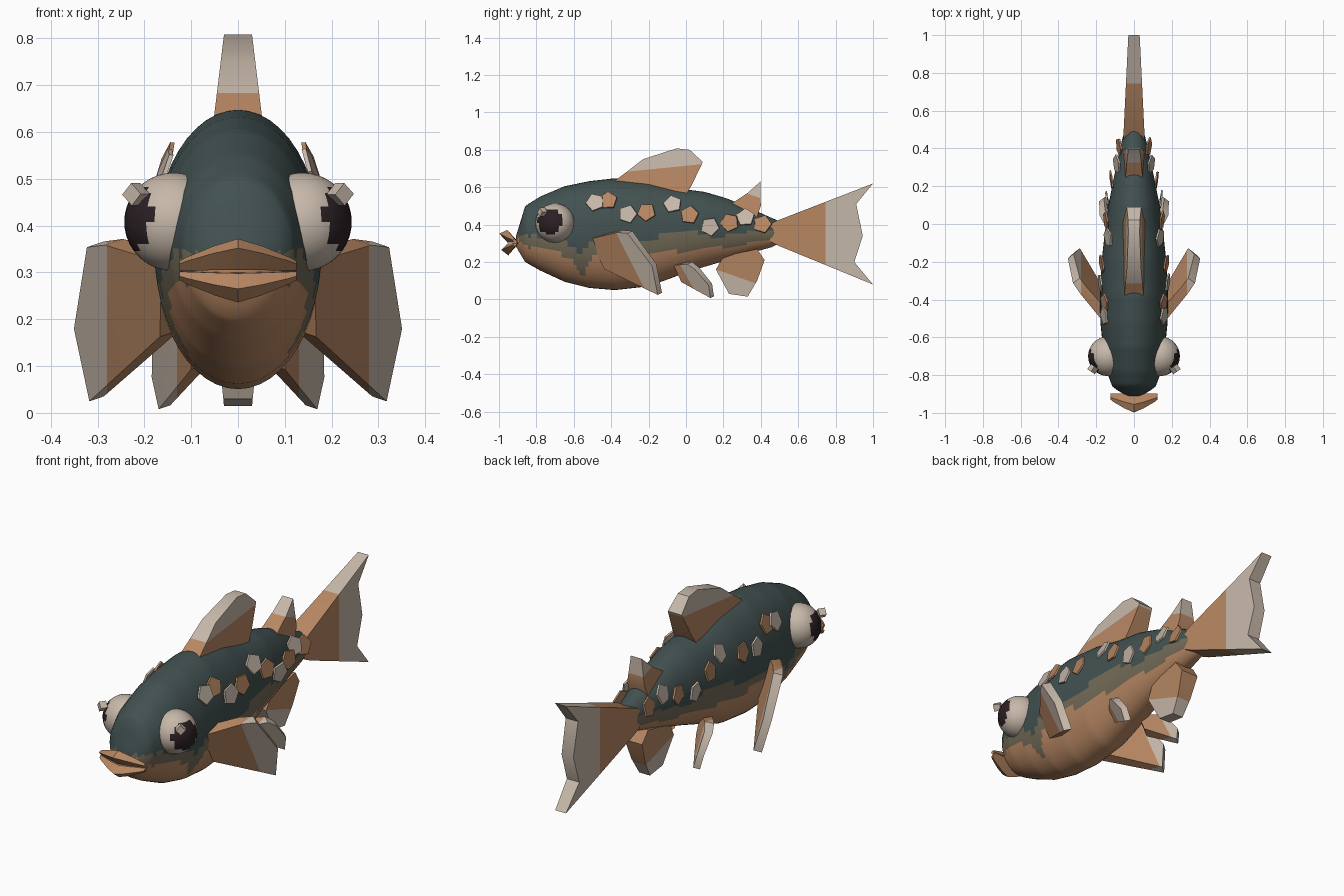
import bpy, bmesh, math
from mathutils import Vector, Matrix

if "Cube" in bpy.data.objects:
    bpy.data.objects.remove(bpy.data.objects["Cube"])


def material(name, rgb):
    m = bpy.data.materials.new(name)
    m.diffuse_color = (*rgb, 1)
    m.use_nodes = True
    m.node_tree.nodes["Principled BSDF"].inputs["Base Color"].default_value = m.diffuse_color
    return m


TEAL = material("dark_teal", (0.055, 0.082, 0.082))
OLIVE = material("olive_grey", (0.17, 0.145, 0.095))
ORANGE = material("copper_orange", (0.48, 0.245, 0.125))
CREAM = material("pale_cream", (0.57, 0.48, 0.40))
DARK = material("pupil_dark", (0.024, 0.014, 0.017))


def finish(name, bm, mats, smooth=35):
    bmesh.ops.recalc_face_normals(bm, faces=bm.faces[:])
    me = bpy.data.meshes.new(name)
    bm.to_mesh(me)
    bm.free()
    for m in mats:
        me.materials.append(m)
    ob = bpy.data.objects.new(name, me)
    bpy.context.collection.objects.link(ob)
    bpy.ops.object.select_all(action='DESELECT')
    ob.select_set(True)
    bpy.context.view_layer.objects.active = ob
    if smooth:
        bpy.ops.object.shade_smooth_by_angle(angle=math.radians(smooth))
    return ob


def lookup(table, y, col=1):
    """Linear interpolation in a short table of (y, ...) rows."""
    for a, b in zip(table, table[1:]):
        if y <= b[0]:
            t = max(0, (y - a[0]) / (b[0] - a[0]))
            return a[col] + (b[col] - a[col]) * t
    return table[-1][col]


def loft(bm, rings):
    """Skin closed rings of points and cap both ends."""
    vs = [[bm.verts.new(p) for p in r] for r in rings]
    n = len(vs[0])
    for a, b in zip(vs, vs[1:]):
        for i in range(n):
            bm.faces.new((a[i], a[(i + 1) % n], b[(i + 1) % n], b[i]))
    bm.faces.new(vs[0])
    bm.faces.new(vs[-1])


# Body stations: y, bottom z, top z, half width
BODY = [(-0.91, 0.285, 0.335, 0.03), (-0.89, 0.25, 0.40, 0.075), (-0.86, 0.20, 0.50, 0.115),
        (-0.78, 0.155, 0.55, 0.145), (-0.65, 0.095, 0.605, 0.165), (-0.52, 0.062, 0.632, 0.178),
        (-0.38, 0.05, 0.648, 0.18), (-0.20, 0.07, 0.63, 0.172), (-0.05, 0.125, 0.595, 0.155),
        (0.10, 0.175, 0.575, 0.135), (0.22, 0.21, 0.54, 0.112), (0.35, 0.25, 0.485, 0.085),
        (0.46, 0.28, 0.435, 0.06), (0.52, 0.31, 0.41, 0.04)]
# Lower edges of the teal back and of the olive band
TEAL_EDGE = [(-0.91, 0.34), (-0.8, 0.34), (-0.66, 0.32), (-0.56, 0.24), (-0.5, 0.31), (-0.35, 0.31),
             (-0.2, 0.32), (-0.1, 0.35), (0.05, 0.36), (0.15, 0.33), (0.3, 0.36), (0.52, 0.37)]
OLIVE_EDGE = [(-0.91, 0.33), (-0.85, 0.28), (-0.7, 0.26), (-0.6, 0.20), (-0.55, 0.12), (-0.5, 0.24),
              (-0.4, 0.28), (-0.2, 0.25), (0, 0.26), (0.2, 0.28), (0.4, 0.31), (0.52, 0.32)]

bm = bmesh.new()
rings = []
for i in range(89):
    y = -0.91 + 1.43 * i / 88
    lo, hi, w = (lookup(BODY, y, c) for c in (1, 2, 3))
    rings.append([(w * math.cos(a), y, (lo + hi) / 2 + (hi - lo) / 2 * math.sin(a))
                  for a in (math.tau * k / 48 for k in range(48))])
loft(bm, rings)
for f in bm.faces:
    c = f.calc_center_median()
    f.material_index = 0 if c.z > lookup(TEAL_EDGE, c.y) else 1 if c.z > lookup(OLIVE_EDGE, c.y) else 2
finish("body", bm, [TEAL, OLIVE, ORANGE], 50)


def fin(name, pts, normal, axis, base, tip, cut, cut_dir):
    """Tapered slab from an outline, copper at the root and cream past the cut plane."""
    pts = [Vector(p) for p in pts]
    normal, axis, cut_dir = (Vector(v).normalized() for v in (normal, axis, cut_dir))
    d = [p.dot(axis) for p in pts]
    half = [base + (tip - base) * (v - min(d)) / (max(d) - min(d)) for v in d]
    bm = bmesh.new()
    loft(bm, [[p + normal * h * s for p, h in zip(pts, half)] for s in (-1, 1)])
    bmesh.ops.bisect_plane(bm, geom=bm.verts[:] + bm.edges[:] + bm.faces[:],
                           plane_co=cut, plane_no=cut_dir)
    for f in bm.faces:
        f.material_index = int((f.calc_center_median() - Vector(cut)).dot(cut_dir) > 0)
    finish(name, bm, [ORANGE, CREAM], 35)


def flat(outline):
    return [(0, y, z) for y, z in outline]


# Fins on the centre line
X = (1, 0, 0)
fin("dorsal_fin", flat([(-0.38, 0.635), (-0.32, 0.68), (-0.23, 0.75), (-0.05, 0.808), (0.02, 0.80),
                        (0.09, 0.735), (0.03, 0.61), (0, 0.56), (-0.3, 0.59)]),
    X, (0, 0, 1), 0.06, 0.03, (0, -0.1, 0.705), (0, -0.1, 1))
fin("rear_dorsal_fin", flat([(0.24, 0.51), (0.33, 0.57), (0.397, 0.63), (0.40, 0.50), (0.38, 0.44),
                             (0.27, 0.47)]),
    X, (0, 0, 1), 0.055, 0.03, (0, 0.36, 0.555), (0, 0.35, 1))
fin("anal_fin", flat([(0.20, 0.23), (0.16, 0.16), (0.23, 0.03), (0.33, 0.015), (0.38, 0.10),
                      (0.42, 0.21), (0.38, 0.27)]),
    X, (0, 0, -1), 0.055, 0.03, (0, 0.29, 0.115), (0, -0.35, -1))
fin("tail_fin", flat([(0.45, 0.40), (0.47, 0.415), (1.0, 0.62), (0.91, 0.51), (0.945, 0.34),
                      (0.90, 0.20), (1.0, 0.08), (0.5, 0.285), (0.45, 0.31)]),
    X, (0, 1, 0), 0.057, 0.03, (0, 0.745, 0.35), (0, 1, 0))

# Lips: cross sections in (y, z) shrinking towards the mouth corners
UPPER = [(-0.895, 0.305), (-0.955, 0.372), (-0.998, 0.352), (-0.955, 0.305)]
LOWER = [(-0.895, 0.30), (-0.95, 0.236), (-0.988, 0.265), (-0.955, 0.298)]
for name, section in (("upper_lip", UPPER), ("lower_lip", LOWER)):
    bm = bmesh.new()
    loft(bm, [[(x, -0.9 + (y + 0.9) * s, 0.304 + (z - 0.304) * s) for y, z in section]
              for x, s in ((-0.125, 0.3), (-0.11, 0.42), (-0.05, 0.78), (0, 1),
                           (0.05, 0.78), (0.11, 0.42), (0.125, 0.3))])
    finish(name, bm, [ORANGE], 40)

# Scale plates: y, z
SCALES = [(-0.485, 0.515), (-0.415, 0.525), (-0.31, 0.455), (-0.21, 0.465), (-0.07, 0.505),
          (0.02, 0.45), (0.13, 0.39), (0.235, 0.41), (0.32, 0.435), (0.41, 0.40)]

for side, label in ((1, "right"), (-1, "left")):
    # Paired fins
    fin("pectoral_fin_" + label,
        [(side * x, y, z) for x, y, z in
         [(0.14, -0.5, 0.33), (0.265, -0.355, 0.365), (0.305, -0.30, 0.36), (0.335, -0.17, 0.185),
          (0.302, -0.14, 0.03), (0.145, -0.42, 0.17)]],
        (side * 1.34, -1, -0.46), (side * 0.7, 0.7, 0), 0.03, 0.02,
        (side * 0.28, -0.25, 0.2), (side, 0, 0))
    fin("pelvic_fin_" + label,
        [(side * x, y, z) for x, y, z in
         [(0.08, -0.05, 0.19), (0.145, 0.02, 0.195), (0.168, 0.06, 0.165), (0.172, 0.13, 0.08),
          (0.157, 0.14, 0.012), (0.08, -0.01, 0.10)]],
        (side * 1.34, -1, -0.46), (side * 0.7, 0.7, 0), 0.028, 0.016,
        (side * 0.13, 0.05, 0.1), (side, 0, 0))

    # Eye with a pupil patch
    centre = Vector((side * 0.138, -0.70, 0.408))
    look = Vector((side * 0.93, -0.35, 0.12)).normalized()
    bm = bmesh.new()
    bmesh.ops.create_uvsphere(bm, u_segments=32, v_segments=20, radius=0.105)
    for f in bm.faces:
        f.material_index = int(f.calc_center_median().normalized().dot(look) > 0.74)
    bmesh.ops.translate(bm, verts=bm.verts[:], vec=centre)
    finish("eye_" + label, bm, [CREAM, DARK], 40)

    # Eye glint
    bm = bmesh.new()
    bmesh.ops.create_cube(bm, size=0.034)
    bmesh.ops.transform(bm, verts=bm.verts[:], matrix=Matrix.Translation((side * 0.218, -0.768, 0.467))
                        @ Matrix.Rotation(side * 0.6, 4, 'Z') @ Matrix.Rotation(0.75, 4, 'Y'))
    finish("eye_glint_" + label, bm, [CREAM], 0)

    # Pentagon scales resting on the flank, rear edge lifted
    for i, (y, z) in enumerate(SCALES):
        lo, hi, w = (lookup(BODY, y, c) for c in (1, 2, 3))
        h, dz = (hi - lo) / 2, z - (hi + lo) / 2
        x = w * math.sqrt(1 - (dz / h) ** 2)
        n = Vector((side * x / w ** 2, 0, dz / h ** 2)).normalized()
        n = (n + Vector((0, -0.12, -0.08))).normalized()
        bm = bmesh.new()
        bmesh.ops.create_cone(bm, cap_ends=True, segments=5, radius1=0.052, radius2=0.05, depth=0.009)
        bmesh.ops.transform(bm, verts=bm.verts[:],
                            matrix=Matrix.Translation(Vector((side * x, y, z)) + n * 0.014)
                            @ n.to_track_quat('Z', 'Y').to_matrix().to_4x4()
                            @ Matrix.Rotation(0.4 + i * 0.9, 4, 'Z'))
        finish(f"scale_{label}_{i + 1}", bm, [ORANGE if i % 2 else CREAM], 0)
